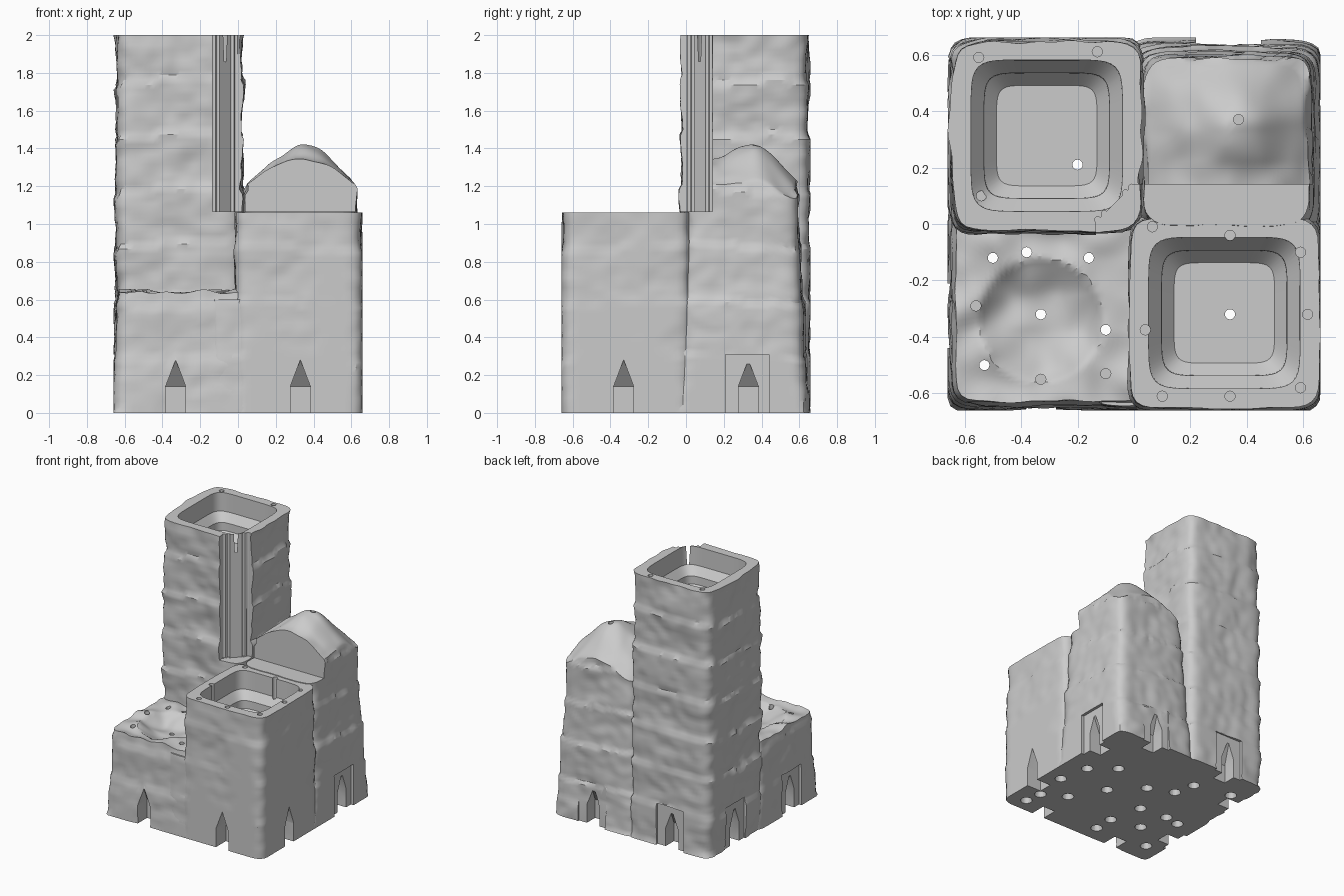
import bpy, bmesh, math
from mathutils import Vector, noise

scene = bpy.context.scene
if "Cube" in bpy.data.objects:
    bpy.data.objects.remove(bpy.data.objects["Cube"])

stone = bpy.data.materials.new("light grey stone")
stone.use_nodes = True
GREY = (0.6, 0.6, 0.6, 1)
stone.diffuse_color = GREY
stone.node_tree.nodes["Principled BSDF"].inputs["Base Color"].default_value = GREY

LIMIT = 0.66      # outer clipping planes of the footprint
LEDGE = 1.065     # height of the ledge behind the front block
AROUND = 112

cutters = bpy.data.collections.new("cutters")
scene.collection.children.link(cutters)


def make_object(name, bm, collection):
    bmesh.ops.recalc_face_normals(bm, faces=bm.faces)
    mesh = bpy.data.meshes.new(name)
    bm.to_mesh(mesh)
    bm.free()
    mesh.materials.append(stone)
    obj = bpy.data.objects.new(name, mesh)
    collection.objects.link(obj)
    return obj


def clip(v):
    return max(-LIMIT, min(LIMIT, v))


def outline(hx, hy, power):
    """Rounded rectangle as a superellipse."""
    pts = []
    for i in range(AROUND):
        a = 2 * math.pi * i / AROUND
        c, s = math.cos(a), math.sin(a)
        r = (abs(c) ** power + abs(s) ** power) ** (-1 / power)
        pts.append((hx * r * c, hy * r * s, c, s))
    return pts


def rock_offset(x, y, z, amp):
    """Layered ledges plus lumpy noise."""
    lump = noise.noise(Vector((x * 4, y * 4, z * 5)))
    fine = noise.noise(Vector((x * 11, y * 11, z * 15)))
    wave = noise.noise(Vector((x * 2 + 7, y * 2, 0.5)))
    layer = ((z + 0.06 * wave) / 0.29) % 1
    return amp * (0.9 * lump + 0.5 * fine + 0.7 * (layer ** 2 - 0.5))


def column(name, center, half, height, cap, power, flare, amp):
    """Rocky wall lofted to height(x, y), closed by cap rings (hx, hy, power, dz)."""
    cx, cy = center
    bm = bmesh.new()
    loops = []
    steps = int(height(cx, cy) / 0.026)
    for k in range(steps + 1):
        t = k / steps
        grow = flare * (1 - t)
        ring = []
        for px, py, c, s in outline(half[0] + grow, half[1] + grow, power):
            z = t * height(cx + px, cy + py)
            d = rock_offset(cx + px, cy + py, z, amp)
            ring.append(bm.verts.new((clip(cx + px + d * c), clip(cy + py + d * s), z)))
        loops.append(ring)
    for hx, hy, p, dz in cap:
        loops.append([bm.verts.new((cx + px, cy + py, height(cx + px, cy + py) + dz))
                      for px, py, c, s in outline(hx, hy, p)])
    for low, high in zip(loops, loops[1:]):
        for i in range(AROUND):
            j = (i + 1) % AROUND
            bm.faces.new((low[i], low[j], high[j], high[i]))
    bm.faces.new(loops[0][::-1])
    bm.faces.new(loops[-1])
    return make_object(name, bm, scene.collection)


def hull_cutter(name, points):
    bm = bmesh.new()
    verts = [bm.verts.new(p) for p in points]
    bmesh.ops.convex_hull(bm, input=verts)
    make_object(name, bm, cutters).hide_render = True


def box_cutter(name, lo, hi):
    hull_cutter(name, [(x, y, z) for x in (lo[0], hi[0])
                       for y in (lo[1], hi[1]) for z in (lo[2], hi[2])])


def hole_cutter(x, y, z0, z1, r0, r1):
    hull_cutter("hole_cutter", [
        (x + r * math.cos(i * math.pi / 8), y + r * math.sin(i * math.pi / 8), z)
        for r, z in ((r0, z0), (r1, z1)) for i in range(16)])


# Heights of the tops
def flat(z):
    return lambda x, y: z


def dome_height(x, y):
    bump = 0.09 * math.exp(-(x - 0.37) ** 2 / 0.025 - (y - 0.35) ** 2 / 0.02)
    z = 1.335 - 1.6 * (x - 0.33) ** 2 - 2 * max(0, y - 0.35) ** 2 + bump
    return min(1.42, z + 0.015 * noise.noise(Vector((x * 9, y * 9, 3))))


def low_height(x, y):
    d = math.hypot(x + 0.33, y + 0.34) / 0.22
    bowl = 0.075 * max(0, 1 - d ** 3)
    lump = 0.03 * noise.noise(Vector((x * 8, y * 8, 1)))
    return 0.64 - bowl + lump


# Planter pocket: two straight walls, each ending in a sloped shoulder
pot = [(0.325, 0.325, 9, 0), (0.268, 0.268, 7, 0), (0.267, 0.267, 7, -0.14),
       (0.222, 0.222, 7, -0.2), (0.221, 0.221, 7, -0.26), (0.178, 0.178, 7, -0.31)]


def solid_cap(hx, hy, power):
    return [(hx * k / 24, hy * k / 24, 2 + (power - 2) * k / 24, 0)
            for k in range(23, 0, -1)]


# Pointed drain notches, two per side, with flat pockets where the rock flares
for side in range(4):
    ca, sa = round(math.cos(side * math.pi / 2)), round(math.sin(side * math.pi / 2))

    def place(out, along, z):
        return (out * ca - along * sa, out * sa + along * ca, z)

    for mid in (-0.33, 0.33):
        pts = [place(o, mid + w, z) for o in (0.54, 0.75)
               for w in (-0.053, 0.053) for z in (-0.05, 0.14)]
        pts += [place(o, mid, 0.28) for o in (0.655, 0.75)]
        hull_cutter("notch_cutter", pts)
        if side in (1, 2) or (side == 0 and mid > 0):
            hull_cutter("pocket_cutter", [place(o, mid + w, z) for o in (0.638, 0.76)
                                          for w in (-0.12, 0.11) for z in (-0.06, 0.31)])

# Drain holes through the body
through = [(-0.2, 0.21), (0.34, -0.32), (-0.5, -0.12), (-0.38, -0.1), (-0.16, -0.12),
           (-0.33, -0.32), (-0.1, -0.375), (-0.53, -0.5)]
for x, y in through:
    hole_cutter(x, y, -0.1, 2.2, 0.018, 0.018)

# Funnels underneath
for x, y in through + [(0.54, -0.16), (0.49, 0.07), (0.32, 0.21), (-0.24, 0.37),
                       (-0.01, 0.13), (0.19, -0.07), (0.51, -0.42), (0.53, -0.55),
                       (-0.53, 0.43), (-0.1, -0.53)]:
    hole_cutter(x, y, -0.02, 0.08, 0.046, 0.025)

# Blind holes from above
for x, y, top in ((-0.55, 0.59, 2), (-0.13, 0.61, 2), (-0.54, 0.1, 2), (0.37, 0.37, 1.42),
                  (0.34, -0.04, 1.06), (0.59, -0.1, 1.06), (0.615, -0.32, 1.06),
                  (0.59, -0.58, 1.06), (0.34, -0.61, 1.06), (0.1, -0.61, 1.06),
                  (0.04, -0.375, 1.06), (0.065, -0.01, 1.06),
                  (-0.33, -0.55, 0.64), (-0.1, -0.53, 0.64), (-0.56, -0.29, 0.64)):
    hole_cutter(x, y, top - 0.18, top + 0.1, 0.018, 0.018)

# Fluted corner of the tower and the flat face behind the ledge
corner = [(-0.135, -0.3), (-0.135, 0.005), (0.0, 0.14), (0.3, 0.14), (0.3, -0.3)]
hull_cutter("corner_cutter", [(x, y, z) for x, y in corner for z in (LEDGE, 2.3)])
for x, y in ((-0.128, 0.015), (-0.105, 0.036), (-0.03, 0.11), (-0.008, 0.13)):
    hole_cutter(x, y, LEDGE + 0.001, 2.25, 0.011, 0.011)
box_cutter("ledge_cutter", (-0.01, -0.25, LEDGE), (0.8, 0.14, 1.9))

# The four rock columns and the skirts that join them at the foot
parts = [
    column("tall_planter_tower", (-0.309, 0.313), (0.331, 0.335), flat(2.0), pot, 9, 0.014, 0.021),
    column("front_planter_block", (0.32, -0.315), (0.335, 0.34), flat(1.06), pot, 10, 0.014, 0.012),
    column("domed_rock_column", (0.326, 0.295), (0.288, 0.29), dome_height,
           solid_cap(0.288, 0.29, 9), 9, 0.07, 0.017),
    column("low_rock_step", (-0.27, -0.286), (0.368, 0.345), low_height,
           solid_cap(0.368, 0.345, 11), 11, 0.033, 0.016),
    column("side_base_skirt", (0.57, 0.03), (0.07, 0.11), flat(0.52),
           solid_cap(0.07, 0.11, 4), 4, 0.02, 0.01),
    column("front_base_skirt", (0.0, -0.61), (0.13, 0.035), flat(0.6),
           solid_cap(0.13, 0.035, 4), 4, 0.015, 0.008),
]

for obj in parts:
    mod = obj.modifiers.new("cuts", "BOOLEAN")
    mod.operation = "DIFFERENCE"
    mod.operand_type = "COLLECTION"
    mod.collection = cutters
    mod.solver = "EXACT"
    bpy.ops.object.select_all(action="DESELECT")
    obj.select_set(True)
    bpy.context.view_layer.objects.active = obj
    bpy.ops.object.modifier_apply(modifier=mod.name)
    bpy.ops.object.shade_smooth_by_angle(angle=math.radians(32))

for helper in list(cutters.objects):
    bpy.data.objects.remove(helper)
bpy.data.collections.remove(cutters)
